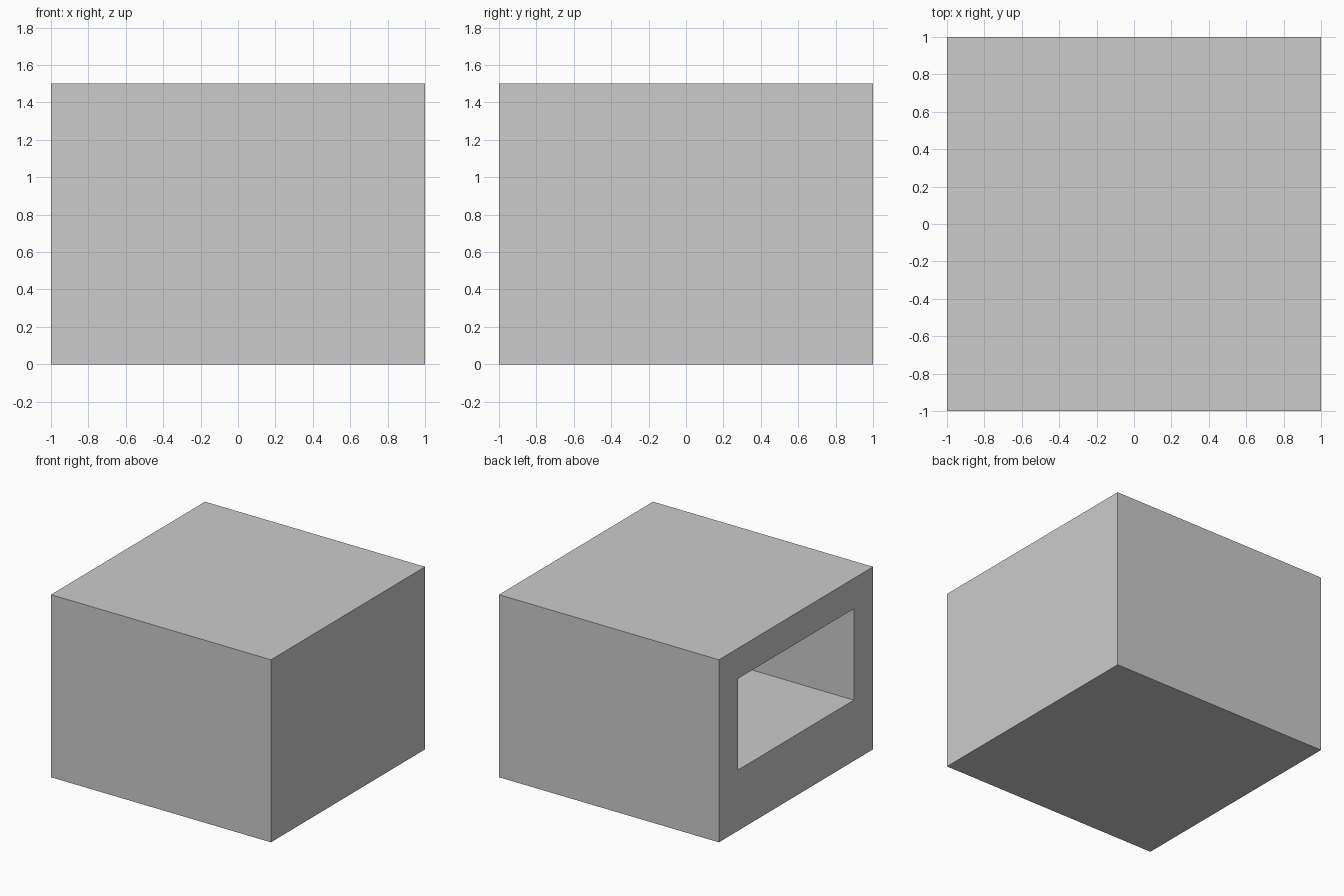
import bpy, bmesh
from mathutils import Vector, Matrix

if "Cube" in bpy.data.objects:
    bpy.data.objects.remove(bpy.data.objects["Cube"])

WIDTH, HEIGHT, WALL, SILL = 2.0, 1.5, 0.25, 0.5

# Outer block standing on the ground
bm = bmesh.new()
bmesh.ops.create_cube(bm, size=1, matrix=Matrix.Translation((0, 0, HEIGHT / 2))
                      @ Matrix.Diagonal((WIDTH, WIDTH, HEIGHT, 1)))
bm.normal_update()

# Window frame on the left side, with a higher sill
opening = min(bm.faces, key=lambda f: f.calc_center_median().x)
bmesh.ops.inset_region(bm, faces=[opening], thickness=WALL, use_even_offset=True)
for v in opening.verts:
    if v.co.z < HEIGHT / 2:
        v.co.z = SILL

# Push the opening inwards to form the cavity
result = bmesh.ops.extrude_face_region(bm, geom=[opening])
inner = [g for g in result["geom"] if isinstance(g, bmesh.types.BMVert)]
bmesh.ops.translate(bm, verts=inner, vec=Vector((WIDTH - WALL, 0, 0)))
if opening.is_valid:
    bmesh.ops.delete(bm, geom=[opening], context="FACES_ONLY")
bmesh.ops.recalc_face_normals(bm, faces=bm.faces)

mesh = bpy.data.meshes.new("hollow_box")
bm.to_mesh(mesh)
bm.free()
bpy.context.collection.objects.link(bpy.data.objects.new("hollow_box", mesh))
